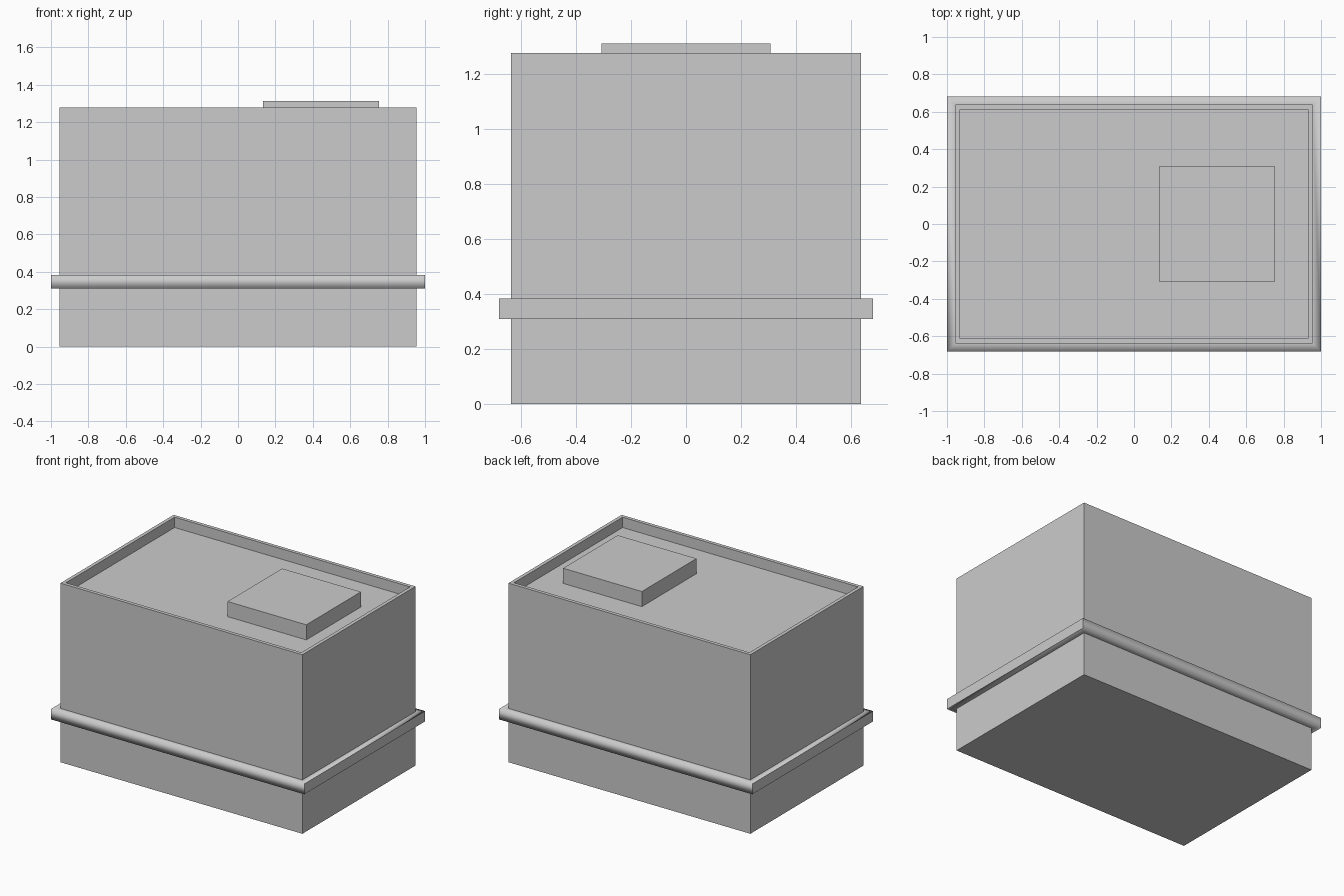
import bpy
import bmesh

cube = bpy.data.objects.get("Cube")
if cube:
    bpy.data.objects.remove(cube, do_unlink=True)

grey = bpy.data.materials.new("light_grey")
grey.use_nodes = True
colour = (0.6, 0.6, 0.6, 1)
grey.diffuse_color = colour
grey.node_tree.nodes["Principled BSDF"].inputs["Base Color"].default_value = colour


def finish(name, bm):
    bmesh.ops.recalc_face_normals(bm, faces=bm.faces)
    mesh = bpy.data.meshes.new(name)
    bm.to_mesh(mesh)
    bm.free()
    mesh.materials.append(grey)
    obj = bpy.data.objects.new(name, mesh)
    bpy.context.collection.objects.link(obj)
    return obj


def box(x0, x1, y0, y1, z0, z1):
    bm = bmesh.new()
    bmesh.ops.create_cube(bm, size=1)
    for v in bm.verts:
        v.co.x = x1 if v.co.x > 0 else x0
        v.co.y = y1 if v.co.y > 0 else y0
        v.co.z = z1 if v.co.z > 0 else z0
    return bm


BODY_X, BODY_Y, BODY_TOP = 0.955, 0.638, 1.278
FLOOR_Z, RIM = 1.204, 0.036

# Main block with a sunken roof behind a thin parapet
bm = box(-BODY_X, BODY_X, -BODY_Y, BODY_Y, 0, BODY_TOP)
roof = max(bm.faces, key=lambda f: f.calc_center_median().z)
bmesh.ops.inset_region(bm, faces=[roof], thickness=RIM)
walls = bmesh.ops.extrude_discrete_faces(bm, faces=[roof])
for v in walls["faces"][0].verts:
    v.co.z = FLOOR_Z
finish("building_body", bm)

# Raised box on the roof
finish("roof_unit", box(0.133, 0.755, -0.308, 0.308, FLOOR_Z, 1.312))

# Projecting band: four mitred sides around the block
bm = bmesh.new()
loops = []
for hx, hy, z in ((1, 0.681, 0.31), (1, 0.681, 0.384),
                  (BODY_X, BODY_Y, 0.384), (BODY_X, BODY_Y, 0.31)):
    loops.append([bm.verts.new((sx * hx, sy * hy, z))
                  for sx, sy in ((-1, -1), (1, -1), (1, 1), (-1, 1))])
for a, b in zip(loops, loops[1:] + loops[:1]):
    for i in range(4):
        j = (i + 1) % 4
        bm.faces.new((a[i], a[j], b[j], b[i]))
bmesh.ops.recalc_face_normals(bm, faces=bm.faces)
# Soft shading rolls over the long sides; end faces and inner walls stay flat
for f in bm.faces:
    c = f.calc_center_median()
    outer_long = abs(f.normal.y) > 0.9 and abs(c.y) > BODY_Y + 0.02
    f.smooth = outer_long or abs(f.normal.z) > 0.9
finish("band_course", bm)
